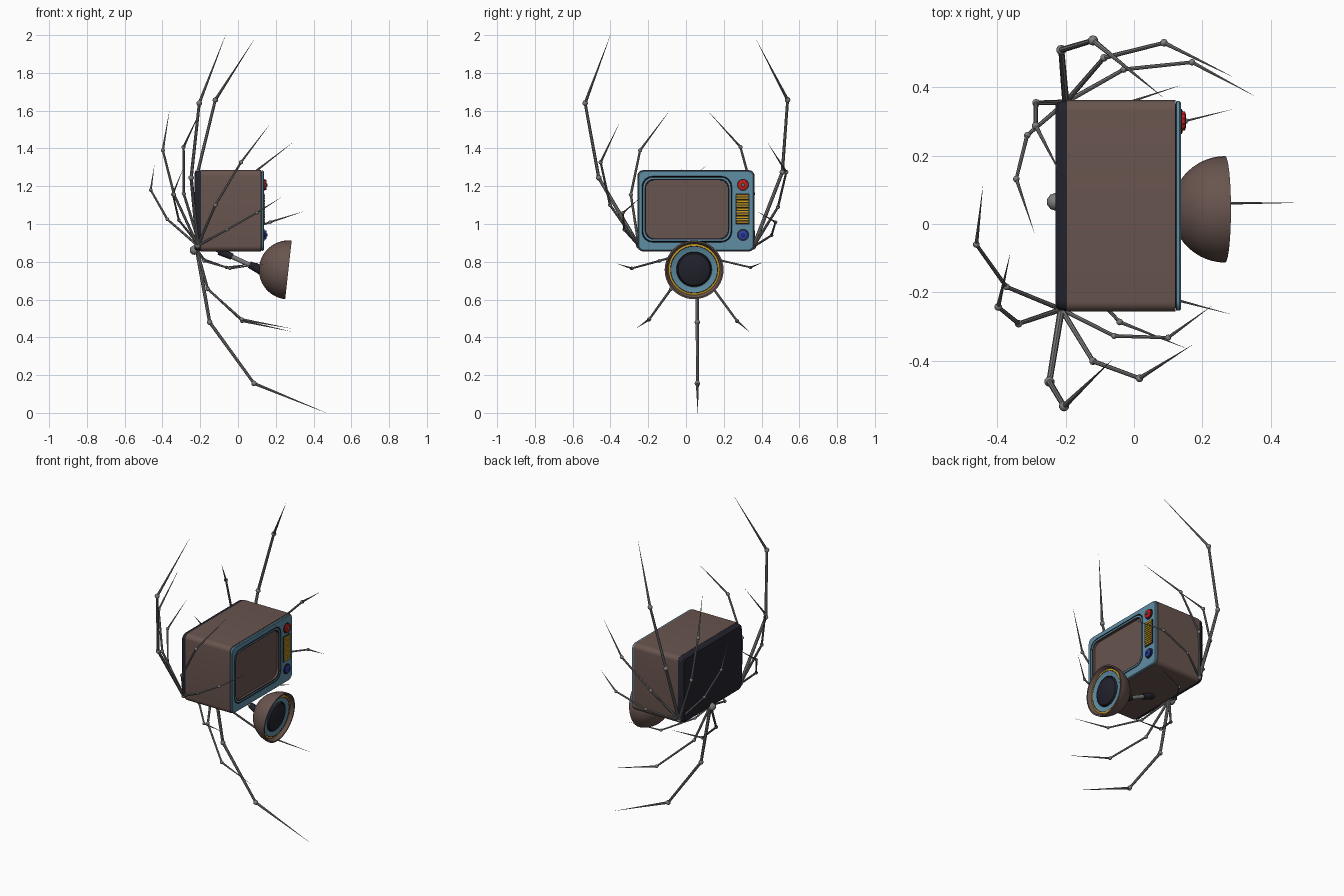
import bpy, bmesh, math
from mathutils import Vector, Matrix

cube = bpy.data.objects.get("Cube")
if cube:
    bpy.data.objects.remove(cube, do_unlink=True)


def material(name, *rgb):
    m = bpy.data.materials.new(name)
    m.use_nodes = True
    m.diffuse_color = (*rgb, 1)
    m.node_tree.nodes["Principled BSDF"].inputs["Base Color"].default_value = (*rgb, 1)
    return m


BROWN = material("brown casing", .14, .09, .077)
BLUE = material("dusty blue", .115, .27, .37)
GLASS = material("screen blue", .095, .235, .32)
DARK = material("near black", .016, .016, .026)
GREY = material("grey metal", .21, .21, .21)
GOLD = material("golden yellow", .62, .35, .015)
RED = material("red", .5, .012, .01)
NAVY = material("knob blue", .025, .05, .42)
made = []


def finish(bm, name, mats, matrix=None):
    bmesh.ops.remove_doubles(bm, verts=bm.verts, dist=1e-5)
    bmesh.ops.recalc_face_normals(bm, faces=bm.faces)
    me = bpy.data.meshes.new(name)
    bm.to_mesh(me)
    bm.free()
    for m in mats:
        me.materials.append(m)
    ob = bpy.data.objects.new(name, me)
    bpy.context.collection.objects.link(ob)
    if matrix:
        ob.matrix_world = matrix
    made.append(ob)
    return ob


def rounded(x, cy, cz, hw, hh, r, steps=6):
    """Rounded rectangle ring facing x."""
    pts = []
    for q, (sy, sz) in enumerate(((1, 1), (-1, 1), (-1, -1), (1, -1))):
        for i in range(steps + 1):
            a = (q + i / steps) * math.pi / 2
            pts.append(Vector((x, cy + sy * (hw - r) + r * math.cos(a),
                               cz + sz * (hh - r) + r * math.sin(a))))
    return pts


def circle(x, r, n=40, wave=0):
    return [Vector((x, (r + wave * (i % 2)) * math.cos(math.tau * i / n),
                    (r + wave * (i % 2)) * math.sin(math.tau * i / n))) for i in range(n)]


def loft(name, rings, bands, matrix=None):
    """Skin rings in order; bands gives one material per gap, ends are capped."""
    mats = list(dict.fromkeys(bands))
    bm = bmesh.new()
    loops = [[bm.verts.new(p) for p in ring] for ring in rings]
    n = len(loops[0])
    for a, b, m in zip(loops, loops[1:], bands):
        for i in range(n):
            j = (i + 1) % n
            bm.faces.new((a[i], a[j], b[j], b[i])).material_index = mats.index(m)
    bm.faces.new(loops[0]).material_index = mats.index(bands[0])
    bm.faces.new(loops[-1]).material_index = mats.index(bands[-1])
    return finish(bm, name, mats, matrix)


def add_rod(bm, a, b, r1, r2, sides=8):
    d = b - a
    m = Matrix.Translation((a + b) / 2) @ d.to_track_quat('Z', 'Y').to_matrix().to_4x4()
    bmesh.ops.create_cone(bm, cap_ends=True, segments=sides, radius1=r1, radius2=r2,
                          depth=d.length, matrix=m)


def rod(name, a, b, r1, r2, mat):
    bm = bmesh.new()
    add_rod(bm, Vector(a), Vector(b), r1, r2, 16)
    return finish(bm, name, [mat])


# Casing, back panel and front frame with recessed domed screen
CY, CZ = .053, 1.07


def case_ring(x, inset=0):
    return rounded(x, CY, CZ, .31 - inset, .215 - inset, .03)


loft("casing", [case_ring(-.197), case_ring(.122)], [BROWN])
loft("back_panel", [case_ring(-.23, .014), case_ring(-.222, .006), case_ring(-.196, .001)], [DARK, DARK])


def screen_ring(x, inset):
    return rounded(x, .005, 1.078, .238 - inset, .175 - inset, max(.055 - inset * .5, .01))


loft("front_frame",
     [case_ring(.1, .012), case_ring(.122, .012), case_ring(.124, .003), case_ring(.133, .003),
      case_ring(.137, .007), screen_ring(.137, 0), screen_ring(.133, .003), screen_ring(.137, .006),
      screen_ring(.137, .014), screen_ring(.135, .02), screen_ring(.095, .022),
      screen_ring(.107, .05), screen_ring(.115, .085), screen_ring(.12, .13)],
     [DARK, DARK, BLUE, BLUE, BLUE, DARK, DARK, BLUE, DARK, BROWN, GLASS, GLASS, GLASS])

# Control panel: dials and slatted speaker
for name, z, mat, r in (("upper_dial", 1.207, RED, .026), ("lower_dial", .942, NAVY, .022)):
    place = Matrix.Translation((.137, .302, z))
    loft(name + "_collar", [circle(-.005, .032), circle(.004, .032)], [DARK], place)
    loft(name, [circle(0, r, 24, .003), circle(.012, r, 24, .003), circle(.015, r - .006, 24)],
         [mat, mat], place)
    loft(name + "_cap", [circle(.01, .009, 16), circle(.02, .007, 16)],
         [BLUE if mat is RED else NAVY], place)

loft("speaker_surround", [rounded(x, .3, 1.079, .037, .082, .006) for x in (.13, .14)], [DARK])
for i in range(11):
    z = 1.008 + i * .0142
    loft("speaker_slat", [rounded(.138, .3, z, .032, .0058, .002), rounded(.144, .3, z, .032, .004, .002)],
         [GOLD])

# Lamp bowl hanging below the casing
tilt = Matrix.Translation((.267, .043, .757)) @ Matrix.Rotation(.11, 4, 'Y')
shell = [circle(-.156 * math.cos(t), .156 * math.sin(t)) for t in
         [math.radians(4 + 86 * i / 12) for i in range(13)]]
loft("lamp_bowl",
     shell + [circle(0, .148), circle(-.02, .136), circle(-.018, .126), circle(-.02, .122),
              circle(-.024, .094), circle(-.03, .09), circle(-.016, .084), circle(-.008, .06),
              circle(-.003, .03), circle(-.002, .008)],
     [BROWN] * 14 + [GOLD, DARK, BLUE] + [DARK] * 5, tilt)
rod("lamp_stem", (-.13, .043, .872), (.13, .043, .752), .012, .012, GREY)
rod("stem_base", (-.1, .043, .858), (-.03, .043, .826), .022, .017, DARK)
rod("stem_socket", (.06, .043, .785), (.125, .043, .755), .018, .026, DARK)


# Jointed spider legs: each has two joints and a sharp tip
def leg(name, root, path):
    pts = [Vector(root)] + [Vector(p) for p in path]
    length = sum((b - a).length for a, b in zip(pts, pts[1:]))
    r = .003 + .006 * length
    bm = bmesh.new()
    for a, b, s, e in zip(pts, pts[1:], (1, .85, .8), (.85, .75, .03)):
        add_rod(bm, a, b, r * s, r * e)
    for p in pts[:3]:
        bmesh.ops.create_icosphere(bm, subdivisions=2, radius=r * 1.45, matrix=Matrix.Translation(p))
    finish(bm, name, [GREY])


clusters = {
    "right_leg": ((-.213, -.25, .885), [
        [(-.248, -.462, 1.245), (-.205, -.534, 1.64), (-.066, -.4, 2)],
        [(-.12, -.402, 1.1), (.016, -.452, 1.327), (.17, -.355, 1.53)],
        [(-.338, -.292, 1.155), (-.398, -.243, 1.39), (-.363, -.087, 1.6)],
        [(-.374, -.184, 1.025), (-.462, -.06, 1.18), (-.443, .11, 1.31)],
        [(-.058, -.328, .97), (.1, -.333, 1.06), (.228, -.24, 1.14)]]),
    "left_leg": ((-.2, .357, .88), [
        [(-.213, .51, 1.275), (-.12, .538, 1.657), (.083, .373, 1.973)],
        [(-.088, .487, 1.09), (.088, .531, 1.275), (.288, .432, 1.43)],
        [(-.287, .355, 1.16), (-.288, .288, 1.408), (-.198, .114, 1.6)],
        [(-.313, .26, 1.02), (-.345, .132, 1.157), (-.292, -.026, 1.29)],
        [(-.03, .453, .94), (.17, .474, 1.01), (.35, .377, 1.067)]]),
    "lower_leg": ((-.218, .06, .865), [
        [(-.15, .06, .48), (.085, .06, .156), (.467, .062, 0)],
        [(-.16, -.08, .655), (.02, -.195, .495), (.282, -.264, .447)],
        [(-.16, .145, .657), (.022, .27, .487), (.285, .335, .43)],
        [(-.18, -.14, .805), (-.042, -.287, .765), (.155, -.365, .79)],
        [(-.18, .165, .812), (-.06, .342, .77), (.135, .406, .797)]]),
}
for name, (root, paths) in clusters.items():
    for path in paths:
        leg(name, root, path)

# Ball socket where the lower legs meet
bm = bmesh.new()
bmesh.ops.create_icosphere(bm, subdivisions=2, radius=.026, matrix=Matrix.Translation((-.23, .065, .862)))
finish(bm, "lower_socket", [GREY])

bpy.ops.object.select_all(action='DESELECT')
for ob in made:
    ob.select_set(True)
bpy.context.view_layer.objects.active = made[0]
bpy.ops.object.shade_smooth_by_angle(angle=math.radians(35))
